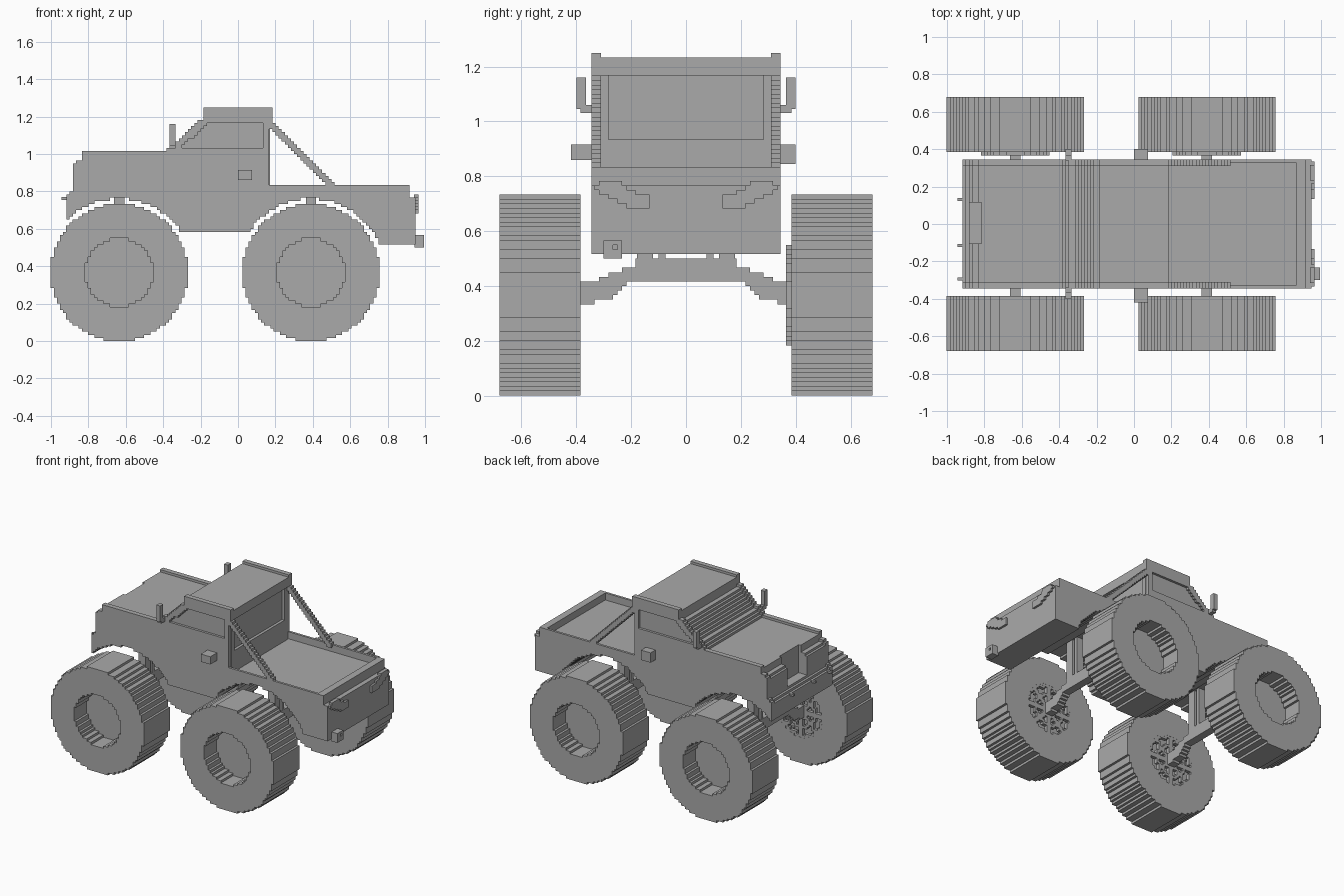
import bpy
import bmesh
from math import hypot
from mathutils import Vector

if "Cube" in bpy.data.objects:
    bpy.data.objects.remove(bpy.data.objects["Cube"])

V = 1 / 60  # size of one block step

grey = bpy.data.materials.new("plain_grey")
grey.use_nodes = True
grey.diffuse_color = (0.4, 0.4, 0.4, 1)
grey.node_tree.nodes["Principled BSDF"].inputs["Base Color"].default_value = (0.4, 0.4, 0.4, 1)


def finish(name, bm):
    bmesh.ops.recalc_face_normals(bm, faces=bm.faces)
    mesh = bpy.data.meshes.new(name)
    bm.to_mesh(mesh)
    bm.free()
    mesh.materials.append(grey)
    obj = bpy.data.objects.new(name, mesh)
    bpy.context.collection.objects.link(obj)
    return obj


def slab(name, test, lo, hi, axis="y", origin=(0, 0), reach=(62, 78)):
    """Fill the grid cells that pass test(u, z) and extrude them along the axis."""
    bm = bmesh.new()
    corners = {}

    def corner(i, k):
        if (i, k) not in corners:
            u, z = origin[0] + i * V, origin[1] + k * V
            corners[i, k] = bm.verts.new((u, lo, z) if axis == "y" else (lo, u, z))
        return corners[i, k]

    for i in range(-reach[0], reach[0]):
        for k in range(-reach[1], reach[1]):
            if test(origin[0] + (i + 0.5) * V, origin[1] + (k + 0.5) * V):
                bm.faces.new([corner(i, k), corner(i + 1, k), corner(i + 1, k + 1), corner(i, k + 1)])
    grown = bmesh.ops.extrude_face_region(bm, geom=bm.faces[:])["geom"]
    step = Vector((0, hi - lo, 0)) if axis == "y" else Vector((hi - lo, 0, 0))
    bmesh.ops.translate(bm, vec=step, verts=[g for g in grown if isinstance(g, bmesh.types.BMVert)])
    bmesh.ops.recalc_face_normals(bm, faces=bm.faces)
    bmesh.ops.dissolve_limit(bm, angle_limit=0.01, verts=bm.verts, edges=bm.edges)
    return finish(name, bm)


def box(name, x, y, z):
    bm = bmesh.new()
    bmesh.ops.create_cube(bm, size=1)
    for v in bm.verts:
        v.co = [(a + b) / 2 + c * (b - a) for (a, b), c in zip((x, y, z), v.co)]
    return finish(name, bm)


def inside(poly, u, z):
    hit = False
    for (a, b), (c, d) in zip(poly, poly[1:] + poly[:1]):
        if (b > z) != (d > z) and u < (c - a) * (z - b) / (d - b) + a:
            hit = not hit
    return hit


# Side outlines
AXLES = {"front": -0.635, "rear": 0.39}
AXLE_Z = 22 * V
CAB = [(-0.92, 0.6), (-0.92, 0.77), (-0.89, 0.81), (-0.885, 0.91), (-0.87, 0.97), (-0.83, 0.97),
       (-0.83, 1.01), (-0.4, 1.01), (-0.18, 1.2), (-0.18, 1.253), (0.19, 1.253), (0.19, 1.17),
       (0.17, 1.17), (0.17, 0.585), (-0.7, 0.585)]
BED = [(0.16, 0.585), (0.16, 0.84), (0.885, 0.84), (0.92, 0.82), (0.92, 0.77), (0.95, 0.77),
       (0.95, 0.51), (0.6, 0.51), (0.6, 0.585)]
WINDOW = [(-0.3, 1.03), (0.135, 1.03), (0.135, 1.165), (-0.16, 1.165), (-0.27, 1.065), (-0.3, 1.05)]


def clear(x, z):
    return all(hypot(x - cx, z - AXLE_Z) > 0.395 for cx in AXLES.values())


def cab(x, z):
    return inside(CAB, x, z) and clear(x, z)


def bed(x, z):
    return inside(BED, x, z) and clear(x, z)


def core(x, z):
    return cab(x, z) and inside(CAB, x, z + V) and (x < 0.15 or z > 1.17)


def core_middle(x, z):
    return core(x, z) and (x > -0.815 or z < 0.8)


def bed_floor(x, z):
    return bed(x, z) and (z < 0.79 or x > 0.865)


# Body: core with a nose recess, then bed
slab("body_core_middle", core_middle, -0.105, 0.115)
slab("body_core_left", core, 0.115, 0.31)
slab("body_core_right", core, -0.31, -0.105)
slab("bed_and_tailgate", bed_floor, -0.328, 0.328)

# Raised side panels with inset windows and bed struts
for side, s in (("left", 1), ("right", -1)):
    slab("inner_side_" + side, cab, s * 0.31, s * 0.328)
    slab("outer_side_" + side, lambda x, z: (cab(x, z) or bed(x, z)) and not inside(WINDOW, x, z),
         s * 0.328, s * 0.345)
    slab("bed_strut_" + side, lambda x, z: 0.17 < x < 0.51 and z > 0.82 and
         abs((x - 0.18) + (z - 1.16)) < 0.025, s * 0.31, s * 0.345)
    box("mirror_foot_" + side, (-0.365, -0.335), sorted((s * 0.34, s * 0.385)), (1.03, 1.06))
    box("mirror_" + side, (-0.365, -0.335), sorted((s * 0.365, s * 0.4)), (1.045, 1.16))

# Rear window frame
slab("rear_window_frame", lambda y, z: abs(y) < 0.31 and 0.78 < z < 1.19 and
     not (abs(y) < 0.29 and 0.935 < z < 1.16), 0.145, 0.17, "x")

# Fuel boxes, hitch and nose tabs
box("fuel_box_right", (0, 0.075), (-0.42, -0.34), (0.86, 0.915))
box("fuel_box_left", (0, 0.075), (0.34, 0.4), (0.845, 0.915))
slab("hitch", lambda y, z: -0.295 < y < -0.235 and 0.505 < z < 0.565 and
     not (-0.275 < y < -0.255 and 0.525 < z < 0.545), 0.945, 0.995, "x")
box("hitch_core", (0.945, 0.98), (-0.28, -0.25), (0.52, 0.55))
for y in (-0.295, -0.115, 0.13):
    box("nose_tab", (-0.945, -0.91), (y - 0.008, y + 0.008), (0.755, 0.77))

# Tail lights
LAMP = [(0.335, 0.75), (0.315, 0.785), (0.24, 0.785), (0.21, 0.755), (0.17, 0.735),
        (0.13, 0.735), (0.13, 0.69), (0.21, 0.69), (0.27, 0.715)]
slab("tail_lights", lambda y, z: inside(LAMP, abs(y), z), 0.94, 0.965, "x")

# Axles and shock posts
ARM = [(0.4, 0.34), (0.4, 0.41), (0.33, 0.42), (0.27, 0.445), (0.18, 0.475), (0.18, 0.505),
       (-0.01, 0.505), (-0.01, 0.415), (0.2, 0.415), (0.27, 0.36), (0.33, 0.34)]
for end, cx in AXLES.items():
    slab(end + "_axle", lambda y, z: inside(ARM, abs(y), z), cx - 0.028, cx + 0.028, "x")
    for s in (1, -1):
        for a, b in ((0.12, 0.178), (0.075, 0.1)):
            box(end + "_shock_post", (cx - 0.027, cx + 0.027), sorted((s * a, s * b)), (0.45, 0.78))

# Wheels: stepped tyre, hub floor and inner spokes
for end, cx in AXLES.items():
    def radius(x, z):
        return hypot(x - cx, z - AXLE_Z)

    def spokes(x, z):
        a, b, r = abs(x - cx), abs(z - AXLE_Z), radius(x, z)
        bars = min(a, b, abs(a - b)) < V
        return r < 10.8 * V and (bars or r < 3 * V or abs(r - 6.5 * V) < 0.6 * V or r > 9.8 * V)

    grid = dict(origin=(cx, AXLE_Z), reach=(23, 23))
    for side, s in (("left", 1), ("right", -1)):
        tag = end + "_" + side
        slab("tyre_" + tag, lambda x, z: 10.8 * V <= radius(x, z) < 22 * V, s * 0.385, s * 0.68, **grid)
        slab("hub_" + tag, lambda x, z: radius(x, z) < 10.8 * V, s * 0.44, s * 0.54, **grid)
        slab("spokes_" + tag, spokes, s * (0.365 if s > 0 else 0.386), s * 0.41, **grid)
